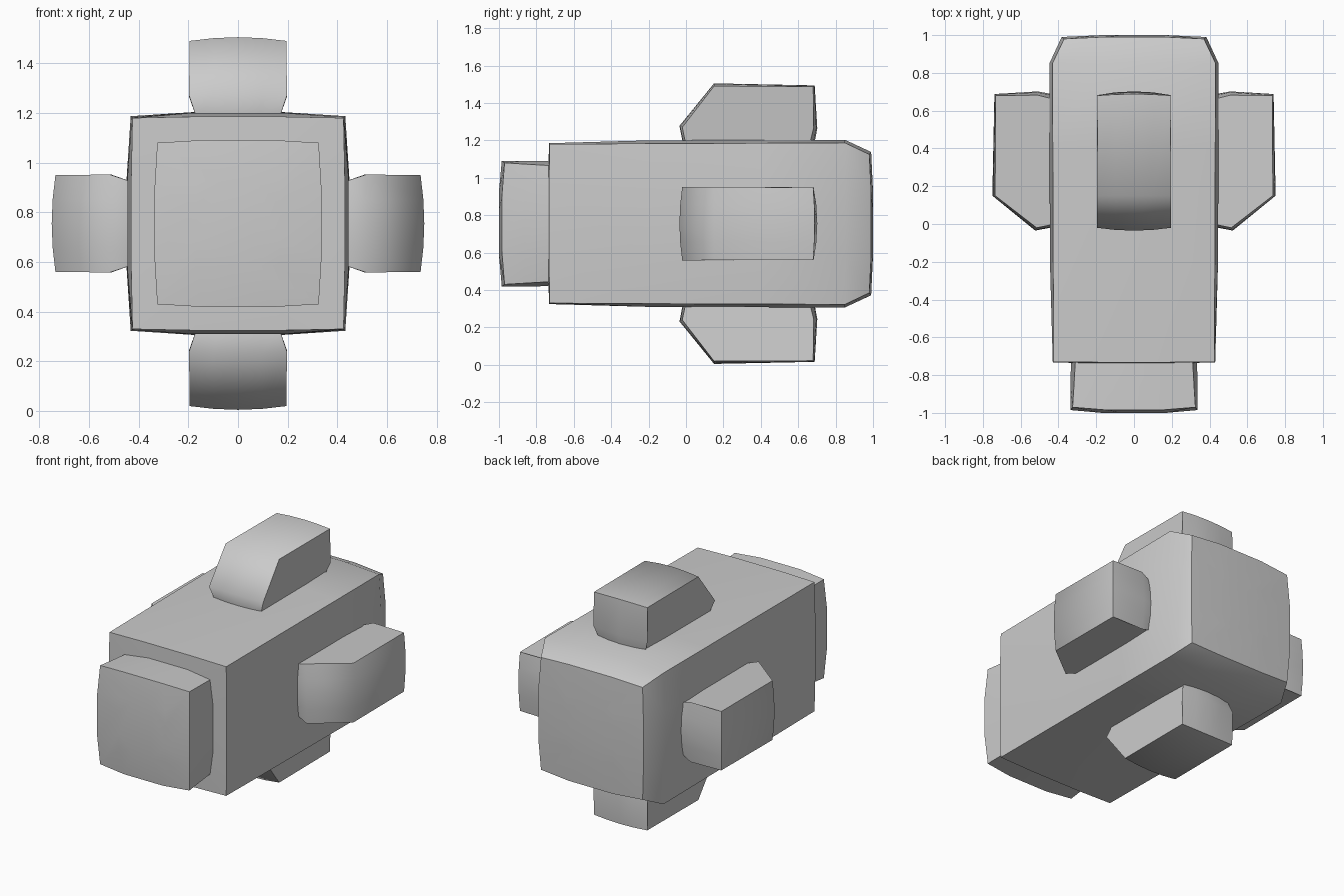
import bpy, bmesh, math
from mathutils import Matrix, Vector

if "Cube" in bpy.data.objects:
    bpy.data.objects.remove(bpy.data.objects["Cube"])

CZ = 0.755  # height of the long axis


def finish(bm, name):
    bmesh.ops.recalc_face_normals(bm, faces=bm.faces)
    me = bpy.data.meshes.new(name)
    bm.to_mesh(me)
    bm.free()
    ob = bpy.data.objects.new(name, me)
    bpy.context.collection.objects.link(ob)
    bpy.ops.object.select_all(action='DESELECT')
    ob.select_set(True)
    bpy.context.view_layer.objects.active = ob
    bpy.ops.object.shade_smooth_by_angle(angle=math.radians(54))
    return ob


def bowed_ring(bm, y, corner, mid, y_mid):
    # square ring with gently bulging sides
    ring = []
    for k in range(4):
        rot = Matrix.Rotation(k * math.pi / 2, 3, 'Y')
        for u, r, yy in ((-corner, corner, y), (-0.42 * mid, mid, y_mid), (0.42 * mid, mid, y_mid)):
            ring.append(bm.verts.new(rot @ Vector((u, yy, r)) + Vector((0, 0, CZ))))
    return ring


def box_loft(name, rings):
    bm = bmesh.new()
    loops = [bowed_ring(bm, *r) for r in rings]
    for a, b in zip(loops, loops[1:]):
        for i in range(12):
            j = (i + 1) % 12
            bm.faces.new((a[i], a[j], b[j], b[i]))
    bm.faces.new(loops[0])
    bm.faces.new(loops[-1])
    return finish(bm, name)


# main body, chamfered at the back: y, corner, mid, y at mid
box_loft("body", [(-0.74, 0.17, 0.17, -0.74), (-0.73, 0.425, 0.43, -0.732),
                  (-0.2, 0.428, 0.445, -0.2), (0.4, 0.43, 0.447, 0.4),
                  (0.85, 0.432, 0.448, 0.85), (0.98, 0.37, 0.383, 0.99),
                  (1.0, 0.17, 0.17, 1.0)])

# nose block
box_loft("nose", [(-0.72, 0.31, 0.334, -0.72), (-0.86, 0.318, 0.336, -0.86),
                  (-0.97, 0.325, 0.336, -0.985), (-1.0, 0.17, 0.17, -1.0)])

# fin profile: y, radius, half width, bow in y, bow in radius
FIN = [(0.0, 0.42, 0.165, -0.015, 0), (-0.02, 0.515, 0.197, -0.015, 0.008),
       (0.15, 0.735, 0.195, 0, 0.015), (0.68, 0.733, 0.194, 0.008, 0.006),
       (0.682, 0.51, 0.197, 0.02, 0), (0.66, 0.42, 0.165, 0.025, 0)]


def fin(name, angle):
    bm = bmesh.new()
    rot = Matrix.Rotation(angle, 3, 'Y')
    sections = []
    for t in (-1, -0.5, 0, 0.5, 1):
        b = 1 - t * t
        sections.append([bm.verts.new(rot @ Vector((t * w, y + by * b, r + br * b)) + Vector((0, 0, CZ)))
                         for y, r, w, by, br in FIN])
    n = len(FIN)
    for a, c in zip(sections, sections[1:]):
        for i in range(n):
            j = (i + 1) % n
            bm.faces.new((a[i], a[j], c[j], c[i]))
    bm.faces.new(sections[0])
    bm.faces.new(sections[-1])
    finish(bm, name)


# four fins around the body
for i, side in enumerate(("top", "right", "bottom", "left")):
    fin(side + "_fin", i * math.pi / 2)
